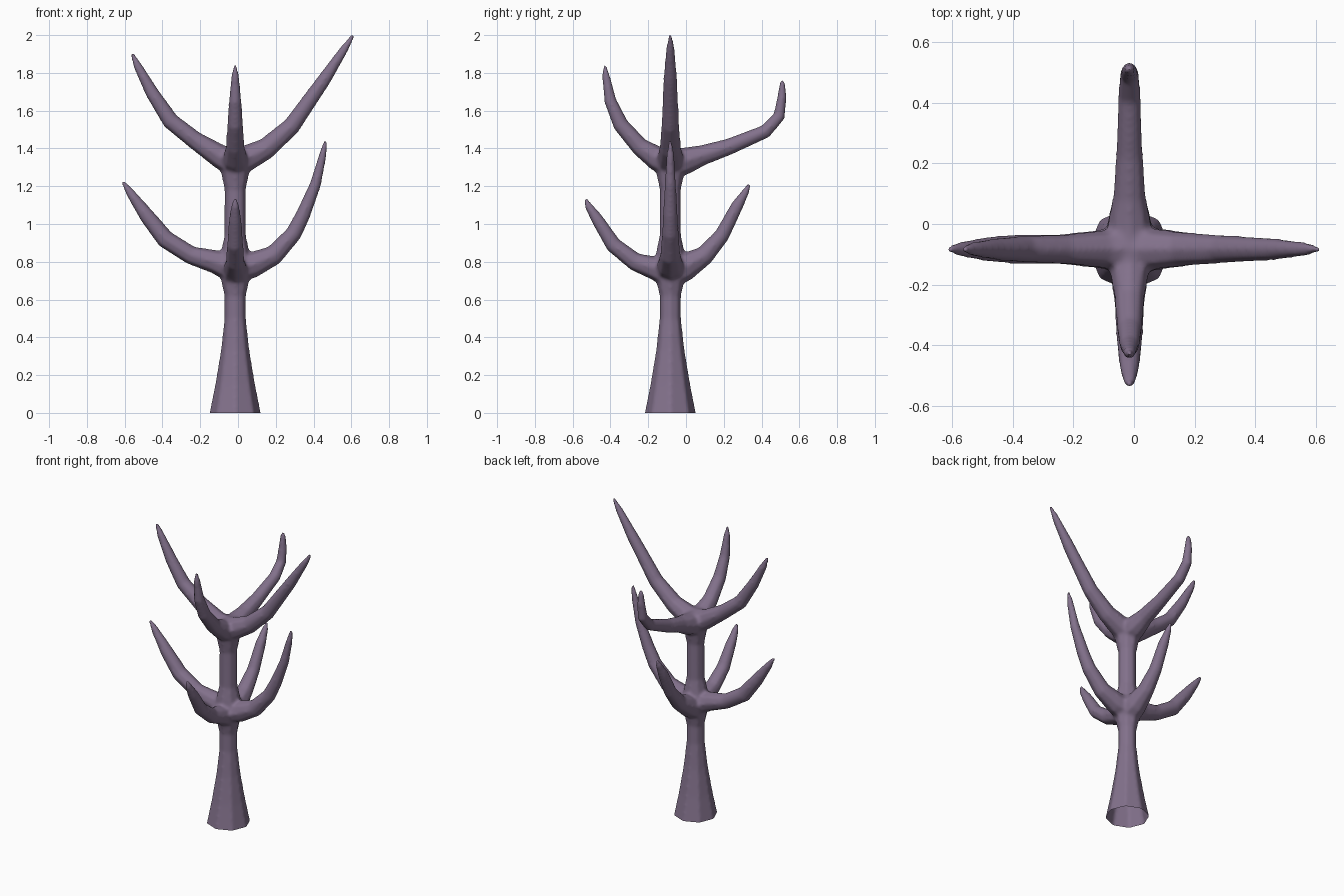
import bpy, bmesh, math
from mathutils import Vector

if "Cube" in bpy.data.objects:
    bpy.data.objects.remove(bpy.data.objects["Cube"])

AXIS = Vector((-0.015, -0.083, 0))
SIDES = 8

bark = bpy.data.materials.new("purple_bark")
bark.diffuse_color = (0.225, 0.165, 0.26, 1)
bark.use_nodes = True
bark.node_tree.nodes["Principled BSDF"].inputs["Base Color"].default_value = bark.diffuse_color

bm = bmesh.new()


def tube(points, direction, origin):
    """Closed tapered tube; points are (distance along direction, z, radius)."""
    side = Vector((-direction.y, direction.x, 0))
    path = [origin + direction * d + Vector((0, 0, z)) for d, z, r in points]
    rings = []
    for i, p in enumerate(path):
        a = (path[i] - path[i - 1]).normalized() if i else Vector()
        b = (path[i + 1] - path[i]).normalized() if i + 1 < len(path) else Vector()
        n = side.cross((a + b).normalized())
        r = points[i][2]
        rings.append([bm.verts.new(p + r * (side * math.cos(t) + n * math.sin(t)))
                      for t in (2 * math.pi * k / SIDES for k in range(SIDES))])
    for lo, hi in zip(rings, rings[1:]):
        for k in range(SIDES):
            j = (k + 1) % SIDES
            bm.faces.new((lo[k], lo[j], hi[j], hi[k]))
    bm.faces.new(rings[0][::-1])
    bm.faces.new(rings[-1])


# Trunk, flared at the foot and swelling at both forks
tube([(0, -0.05, .146), (0, 0, .137), (0, .15, .107), (0, .33, .077), (0, .5, .058),
      (0, .62, .058), (0, .7, .076), (0, .78, .088), (0, .86, .075), (0, .94, .058),
      (0, 1.18, .057), (0, 1.27, .076), (0, 1.34, .088), (0, 1.40, .05)],
     Vector((1, 0, 0)), AXIS)

# Branches: four per fork, absolute coordinate along their axis
LEFT_RIGHT = [
    [(-.015, .765, .085), (-.12, .80, .064), (-.25, .835, .05), (-.385, .92, .05),
     (-.48, 1.04, .042), (-.57, 1.165, .025), (-.612, 1.228, .010)],
    [(-.015, .765, .085), (.08, .785, .07), (.19, .835, .055), (.295, .95, .045),
     (.345, 1.05, .04), (.41, 1.21, .031), (.45, 1.37, .021), (.463, 1.44, .010)],
    [(-.015, 1.325, .085), (-.10, 1.36, .064), (-.23, 1.445, .049), (-.357, 1.545, .046),
     (-.455, 1.695, .037), (-.53, 1.835, .024), (-.562, 1.905, .010)],
    [(-.015, 1.325, .085), (.04, 1.345, .072), (.15, 1.40, .058), (.285, 1.52, .048),
     (.46, 1.77, .037), (.565, 1.93, .023), (.61, 2.0, .010)],
]
FRONT_BACK = [
    [(-.085, .74, .085), (-.16, .765, .065), (-.27, .80, .05), (-.385, .89, .044),
     (-.47, 1.025, .034), (-.515, 1.095, .022), (-.533, 1.135, .010)],
    [(-.085, .74, .085), (0, .775, .075), (.10, .835, .053), (.19, .94, .042),
     (.27, 1.095, .034), (.318, 1.175, .02), (.336, 1.21, .010)],
    [(-.085, 1.325, .085), (-.16, 1.35, .066), (-.245, 1.41, .05), (-.345, 1.525, .043),
     (-.40, 1.65, .034), (-.423, 1.78, .022), (-.43, 1.84, .010)],
    [(-.085, 1.32, .085), (0, 1.335, .073), (.09, 1.365, .055), (.23, 1.41, .045),
     (.42, 1.49, .038), (.493, 1.57, .033), (.508, 1.67, .026), (.51, 1.735, .018),
     (.51, 1.76, .010)],
]
for pts in LEFT_RIGHT:
    s = 1 if pts[-1][0] > 0 else -1
    tube([(s * d, z, r) for d, z, r in pts], Vector((s, 0, 0)), Vector((0, AXIS.y, 0)))
for pts in FRONT_BACK:
    s = 1 if pts[-1][0] > 0 else -1
    tube([(s * d, z, r) for d, z, r in pts], Vector((0, s, 0)), Vector((AXIS.x, 0, 0)))

# Fuse trunk and branches into one skin with soft forks
bmesh.ops.recalc_face_normals(bm, faces=bm.faces)
raw = bpy.data.meshes.new("raw_tree")
bm.to_mesh(raw)
bm.free()
tree = bpy.data.objects.new("bare_tree", raw)
bpy.context.collection.objects.link(tree)
fuse = tree.modifiers.new("fuse", 'REMESH')
fuse.mode = 'VOXEL'
fuse.voxel_size = 0.01
soft = tree.modifiers.new("soften", 'SMOOTH')
soft.factor = 0.5
soft.iterations = 6
deps = bpy.context.evaluated_depsgraph_get()
skin = bpy.data.meshes.new_from_object(tree.evaluated_get(deps))
tree.modifiers.clear()

# Cut the foot open at ground level
bm = bmesh.new()
bm.from_mesh(skin)
bmesh.ops.bisect_plane(bm, geom=bm.verts[:] + bm.edges[:] + bm.faces[:],
                       plane_co=(0, 0, 0), plane_no=(0, 0, 1), clear_inner=True)
for f in bm.faces:
    f.smooth = True
    f.material_index = 0
bm.to_mesh(skin)
bm.free()
skin.materials.clear()
skin.materials.append(bark)
tree.data = skin
